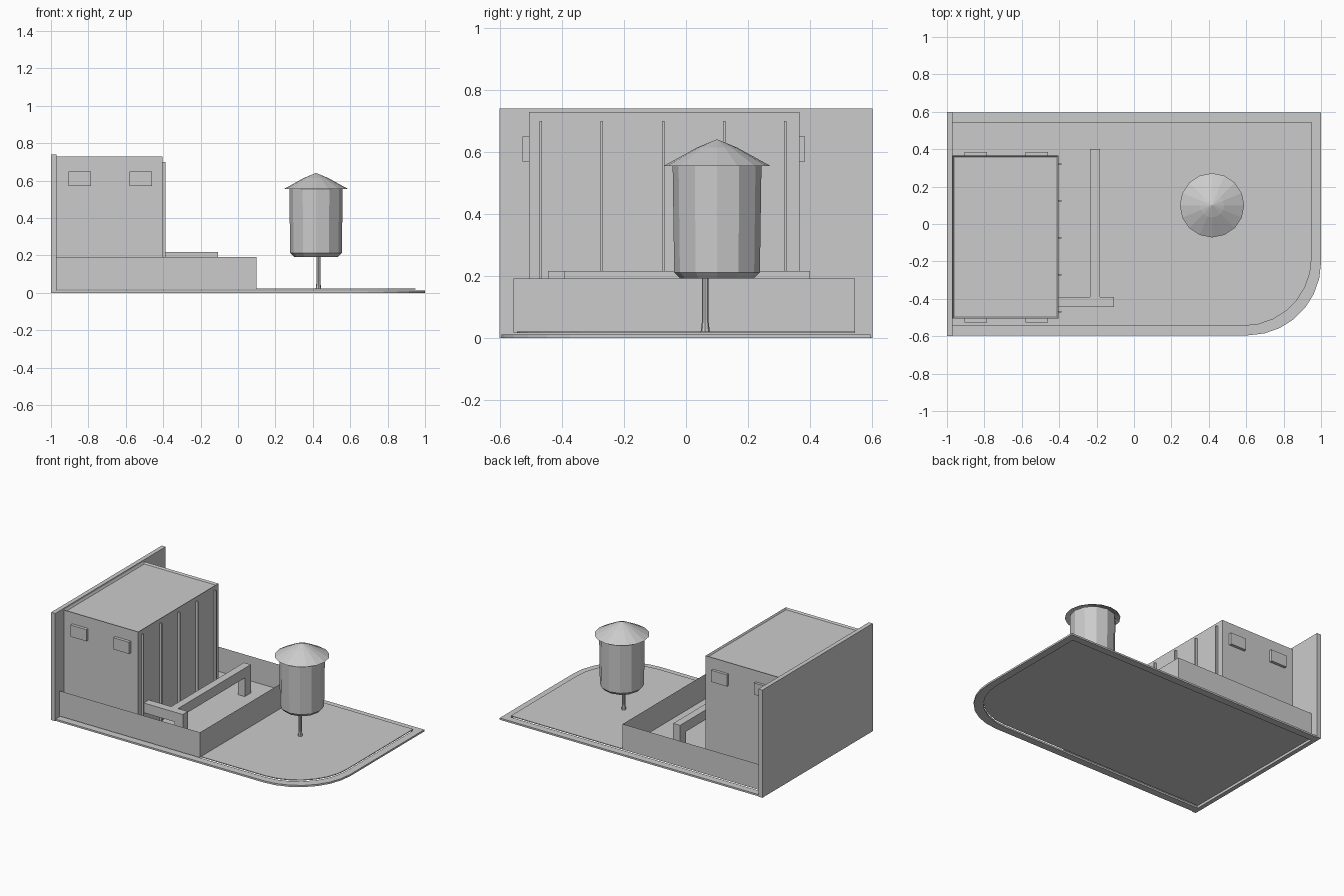
import bpy, bmesh, math

if "Cube" in bpy.data.objects:
    bpy.data.objects.remove(bpy.data.objects["Cube"])


def add_mesh(name, verts, faces):
    me = bpy.data.meshes.new(name)
    me.from_pydata(verts, [], faces)
    me.update()
    ob = bpy.data.objects.new(name, me)
    bpy.context.collection.objects.link(ob)
    return ob


def box(name, x0, x1, y0, y1, z0, z1):
    v = [(x, y, z) for z in (z0, z1) for x, y in ((x0, y0), (x1, y0), (x1, y1), (x0, y1))]
    f = [(3, 2, 1, 0), (4, 5, 6, 7), (0, 1, 5, 4), (1, 2, 6, 5), (2, 3, 7, 6), (3, 0, 4, 7)]
    return add_mesh(name, v, f)


def lathe(name, cx, cy, profile, n, cap=True):
    v, f = [], []
    for r, z in profile:
        for i in range(n):
            a = 2 * math.pi * i / n
            v.append((cx + r * math.cos(a), cy + r * math.sin(a), z))
    for k in range(len(profile) - 1):
        for i in range(n):
            j = (i + 1) % n
            f.append((k * n + i, k * n + j, k * n + n + j, k * n + n + i))
    if cap:
        f += [tuple(reversed(range(n))), tuple(range((len(profile) - 1) * n, len(profile) * n))]
    ob = add_mesh(name, v, f)
    bm = bmesh.new()
    bm.from_mesh(ob.data)
    bmesh.ops.remove_doubles(bm, verts=bm.verts, dist=1e-4)
    bm.to_mesh(ob.data)
    bm.free()
    return ob


def lot_outline(inset):
    # open path round the lot with one rounded corner
    x, y, r = 1 - inset, 0.595 - inset, 0.39 - inset * 0.5
    pts = [(-0.97, -y)]
    for i in range(8):
        a = -math.pi / 2 + i / 7 * math.pi / 2
        pts.append((x - r + r * math.cos(a), -y + r + r * math.sin(a)))
    return pts + [(x, y), (-0.97, y)]


# yard slab
pts = lot_outline(0.05)
slab = add_mesh("yard_slab", [(x, y, 0.022) for x, y in pts], [tuple(range(len(pts)))])

# kerb ring, just below the slab
outer = lot_outline(0.0)
n = len(pts)
kerb = add_mesh("kerb", [(x, y, 0.012) for x, y in outer + pts],
                [(i, i + 1, n + i + 1, n + i) for i in range(n - 1)])
for ob, t in ((slab, 0.005), (kerb, 0.012)):
    m = ob.modifiers.new("thickness", 'SOLIDIFY')
    m.thickness = t
    m.offset = -1

# tall boundary wall
box("boundary_wall", -1, -0.97, -0.6, 0.6, 0, 0.74)

# low fence sheets on three sides
path = [(-0.97, -0.555), (0.1, -0.555), (0.1, 0.545), (-0.97, 0.545)]
add_mesh("low_fence", [(x, y, z) for z in (0.018, 0.192) for x, y in path],
         [(i, i + 1, i + 5, i + 4) for i in range(3)])

# building with a recessed roof
b = box("building", -0.97, -0.405, -0.505, 0.365, 0.02, 0.728)
bm = bmesh.new()
bm.from_mesh(b.data)
top = max(bm.faces, key=lambda f: f.calc_center_median().z)
bmesh.ops.inset_region(bm, faces=[top], thickness=0.01)
bmesh.ops.translate(bm, verts=top.verts, vec=(0, 0, -0.012))
bm.to_mesh(b.data)
bm.free()

# facade ribs
for i in range(5):
    y = -0.468 + i * 0.197
    box(f"facade_rib_{i + 1}", -0.405, -0.388, y - 0.004, y + 0.004, 0.02, 0.70)

# side vents
for i, x in enumerate((-0.845, -0.52)):
    box(f"front_vent_{i + 1}", x - 0.06, x + 0.06, -0.526, -0.505, 0.57, 0.65)
    box(f"rear_vent_{i + 1}", x - 0.06, x + 0.06, 0.365, 0.384, 0.57, 0.65)

# duct with cross piece and legs
box("duct_main", -0.235, -0.183, -0.39, 0.40, 0.15, 0.217)
box("duct_cross", -0.405, -0.108, -0.445, -0.39, 0.15, 0.217)
box("duct_leg_front", -0.17, -0.108, -0.445, -0.39, 0.02, 0.15)
box("duct_leg_rear", -0.235, -0.183, 0.335, 0.40, 0.02, 0.15)

# water tank
CX, CY = 0.417, 0.10
lathe("tank_body", CX, CY, [(0.118, 0.192), (0.138, 0.212), (0.143, 0.555)], 12)
lathe("tank_roof", CX, CY, [(0.172, 0.555), (0.065, 0.614), (0.0, 0.641)], 16, cap=False)
lathe("tank_pipe", 0.43, 0.062, [(0.015, 0.02), (0.010, 0.06), (0.011, 0.2)], 8)
